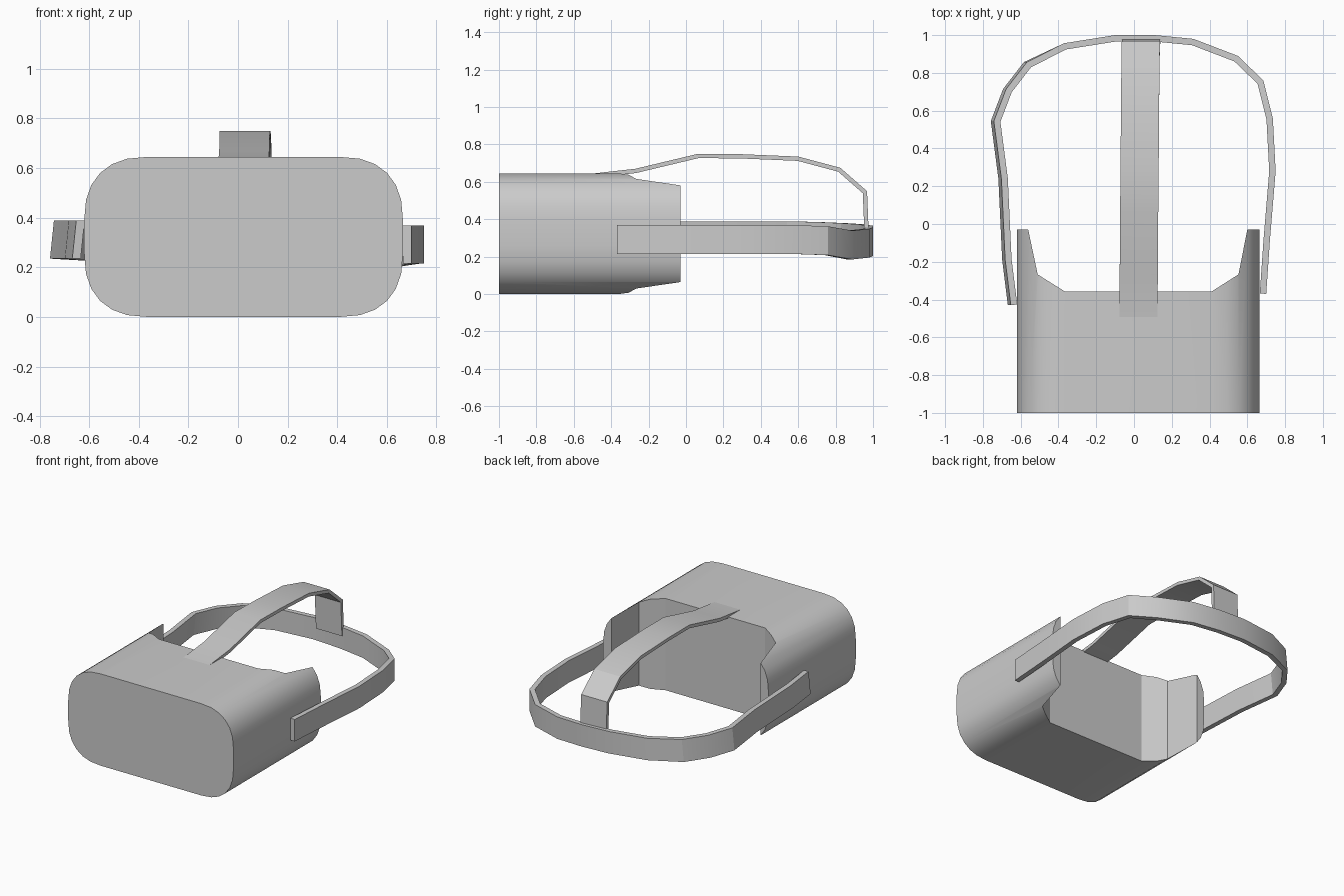
import bpy, math
from mathutils import Vector

if "Cube" in bpy.data.objects:
    bpy.data.objects.remove(bpy.data.objects["Cube"])


def make_object(name, verts, faces):
    mesh = bpy.data.meshes.new(name)
    mesh.from_pydata(verts, [], faces)
    mesh.update()
    ob = bpy.data.objects.new(name, mesh)
    bpy.context.collection.objects.link(ob)
    bpy.ops.object.select_all(action='DESELECT')
    ob.select_set(True)
    bpy.context.view_layer.objects.active = ob
    bpy.ops.object.mode_set(mode='EDIT')
    bpy.ops.mesh.select_all(action='SELECT')
    bpy.ops.mesh.normals_make_consistent(inside=False)
    bpy.ops.object.mode_set(mode='OBJECT')
    return ob


def prism(name, low, high):
    """Closed solid between two matching outlines."""
    n = len(low)
    sides = [(i, (i + 1) % n, n + (i + 1) % n, n + i) for i in range(n)]
    return make_object(name, low + high,
                       [tuple(range(n)), tuple(range(n, 2 * n))] + sides)


def inset_path(points, thickness):
    """Offset a 2D path to its right with mitred corners."""
    pts = [Vector(p) for p in points]
    dirs = [(b - a).normalized() for a, b in zip(pts, pts[1:])]
    norms = [Vector((d.y, -d.x)) for d in dirs]
    out = []
    for i, p in enumerate(pts):
        a, b = norms[max(i - 1, 0)], norms[min(i, len(norms) - 1)]
        m = (a + b).normalized()
        out.append(p + m * thickness / m.dot(a))
    return out


def strap(name, path, thickness, place):
    """Flat band; place(point, index, edge) gives 3D, edge is -1 or 1."""
    inner = inset_path(path, thickness)
    verts = []
    for i, (o, q) in enumerate(zip(path, inner)):
        verts += [place(o, i, -1), place(o, i, 1), place(q, i, 1), place(q, i, -1)]
    faces = [(0, 1, 2, 3), tuple(len(verts) - 4 + k for k in range(4))]
    for s in range(len(path) - 1):
        faces += [(4 * s + k, 4 * s + (k + 1) % 4,
                   4 * s + 4 + (k + 1) % 4, 4 * s + 4 + k) for k in range(4)]
    return make_object(name, verts, faces)


# Headset body: rounded box profile run front to back
cx, cz, hx, hz, r = 0.0225, 0.3225, 0.6425, 0.3225, 0.255
profile = []
for quadrant in range(4):
    for k in range(7):
        a = math.radians(quadrant * 90 + k * 15)
        c, s = math.cos(a), math.sin(a)
        sx = 1 if quadrant in (0, 3) else -1
        sz = 1 if quadrant < 2 else -1
        profile.append((cx + sx * (hx - r + r * abs(c) ** 0.84),
                        cz + sz * (hz - r + r * abs(s) ** 0.84)))
body = prism("headset_body", [(x, -1, z) for x, z in profile],
             [(x, -0.03, z) for x, z in profile])

# Face recess cut out of the back, leaving side flanges
recess = [(-0.568, 0.1), (-0.56, -0.03), (-0.51, -0.267), (-0.365, -0.358),
          (0.41, -0.358), (0.553, -0.267), (0.60, -0.03), (0.608, 0.1)]
cutter = prism("recess_cutter", [(x, y, -0.2) for x, y in recess],
               [(x, y, 0.9) for x, y in recess])
cutter.hide_render = True
cut = body.modifiers.new("recess", 'BOOLEAN')
cut.operation, cut.solver, cut.object = 'DIFFERENCE', 'EXACT', cutter
bpy.context.view_layer.objects.active = body
bpy.ops.object.modifier_apply(modifier=cut.name)
bpy.data.objects.remove(cutter)

# Side strap looping round the back of the head
loop = [(-0.66, -0.43), (-0.69, -0.19), (-0.71, 0.24), (-0.75, 0.545),
        (-0.685, 0.715), (-0.575, 0.857), (-0.37, 0.957), (-0.1, 1.0),
        (0.11, 1.0), (0.315, 0.98), (0.55, 0.89), (0.685, 0.76),
        (0.735, 0.56), (0.75, 0.28), (0.72, -0.08), (0.70, -0.37)]
heights = [0.312] * 4 + [0.308, 0.302, 0.296, 0.288, 0.28, 0.272, 0.262,
                         0.285] + [0.292] * 4


def place_side(p, i, edge):
    lean = 0.008 * edge if p[0] < -0.5 else 0
    return (p[0] + lean, p[1], heights[i] + 0.077 * edge)


side_strap = strap("side_strap", loop, 0.034, place_side)

# Top strap arching over the head down to the side strap
arch = [(-0.51, 0.643), (-0.27, 0.67), (0.065, 0.75), (0.29, 0.748),
        (0.6, 0.735), (0.825, 0.675), (0.968, 0.55), (0.978, 0.30)]
top_strap = strap("top_strap", arch, 0.023,
                  lambda p, i, edge: (0.023 + 0.0022 * i + 0.101 * edge, p[0], p[1]))

# Smooth shading with crisp edges
bpy.ops.object.select_all(action='DESELECT')
for ob in (body, side_strap, top_strap):
    ob.select_set(True)
bpy.context.view_layer.objects.active = body
bpy.ops.object.shade_smooth_by_angle(angle=math.radians(25))
